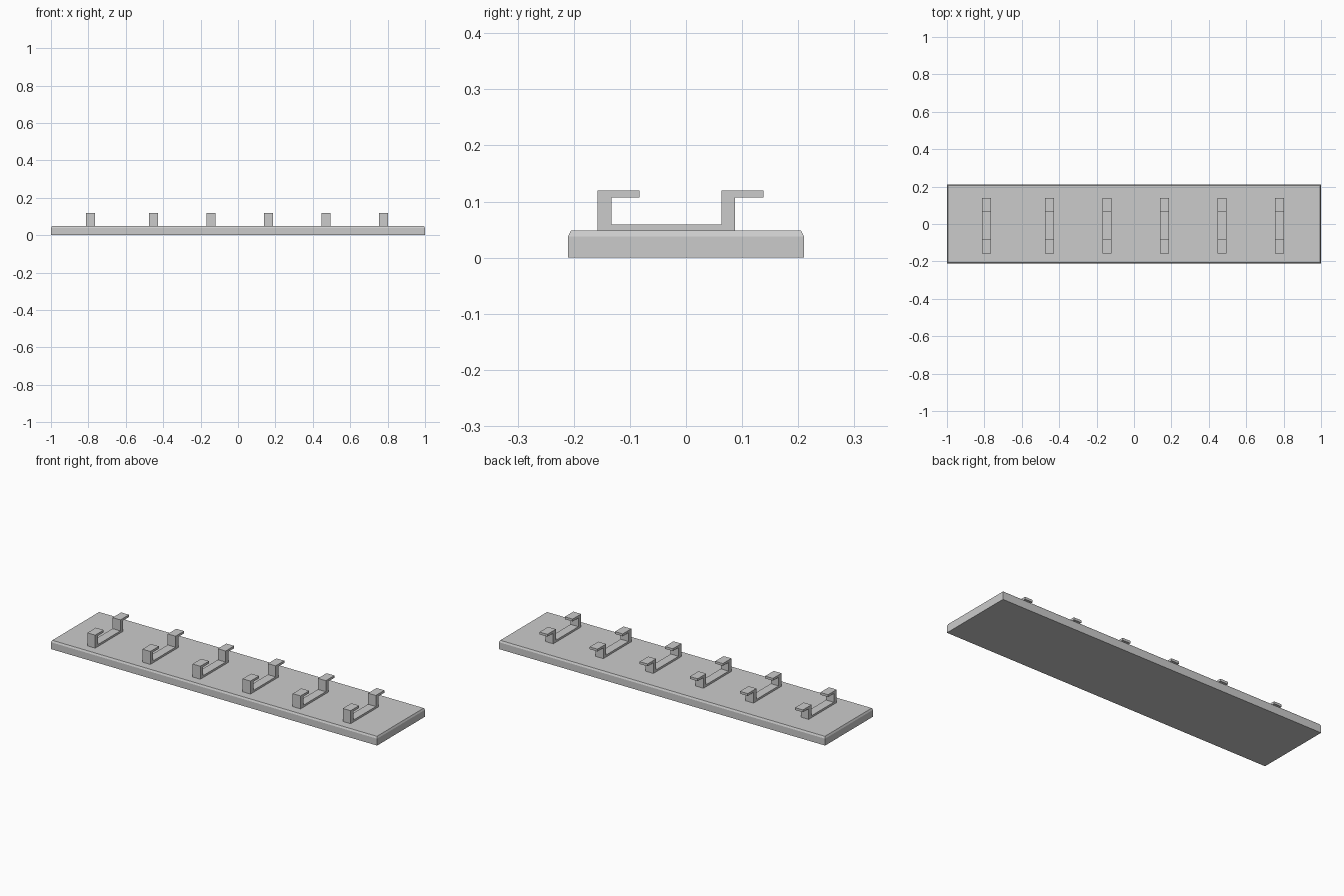
import bpy, bmesh

if "Cube" in bpy.data.objects:
    bpy.data.objects.remove(bpy.data.objects["Cube"])


def make_object(name, bm):
    bmesh.ops.recalc_face_normals(bm, faces=bm.faces)
    mesh = bpy.data.meshes.new(name)
    bm.to_mesh(mesh)
    bm.free()
    obj = bpy.data.objects.new(name, mesh)
    bpy.context.collection.objects.link(obj)
    return obj


def extrude_face(bm, points, offset):
    face = bm.faces.new([bm.verts.new(p) for p in points])
    out = bmesh.ops.extrude_face_region(bm, geom=[face], use_keep_orig=True)
    verts = [g for g in out["geom"] if isinstance(g, bmesh.types.BMVert)]
    bmesh.ops.translate(bm, verts=verts, vec=offset)


# Base board with a chamfered top rim
bm = bmesh.new()
rings = []
for hx, hy, z in [(1, 0.21, 0), (1, 0.21, 0.038), (0.995, 0.205, 0.048)]:
    rings.append([bm.verts.new((sx * hx, sy * hy, z))
                  for sx, sy in [(-1, -1), (1, -1), (1, 1), (-1, 1)]])
for low, high in zip(rings, rings[1:]):
    for i in range(4):
        j = (i + 1) % 4
        bm.faces.new((low[i], low[j], high[j], high[i]))
bm.faces.new(rings[0][::-1])
bm.faces.new(rings[-1])
make_object("base_board", bm)

# Bracket side profile (y, z): two posts with tabs, joined by a low strip
profile = [(-0.158, 0.047), (0.087, 0.047), (0.087, 0.107), (0.138, 0.107),
           (0.138, 0.120), (0.063, 0.120), (0.063, 0.059), (-0.133, 0.059),
           (-0.133, 0.107), (-0.083, 0.107), (-0.083, 0.120), (-0.158, 0.120)]
width = 0.048

# Row of six brackets
for i, x in enumerate([-0.789, -0.451, -0.144, 0.163, 0.470, 0.777]):
    bm = bmesh.new()
    extrude_face(bm, [(x - width / 2, y, z) for y, z in profile], (width, 0, 0))
    make_object(f"bracket_{i + 1}", bm)
